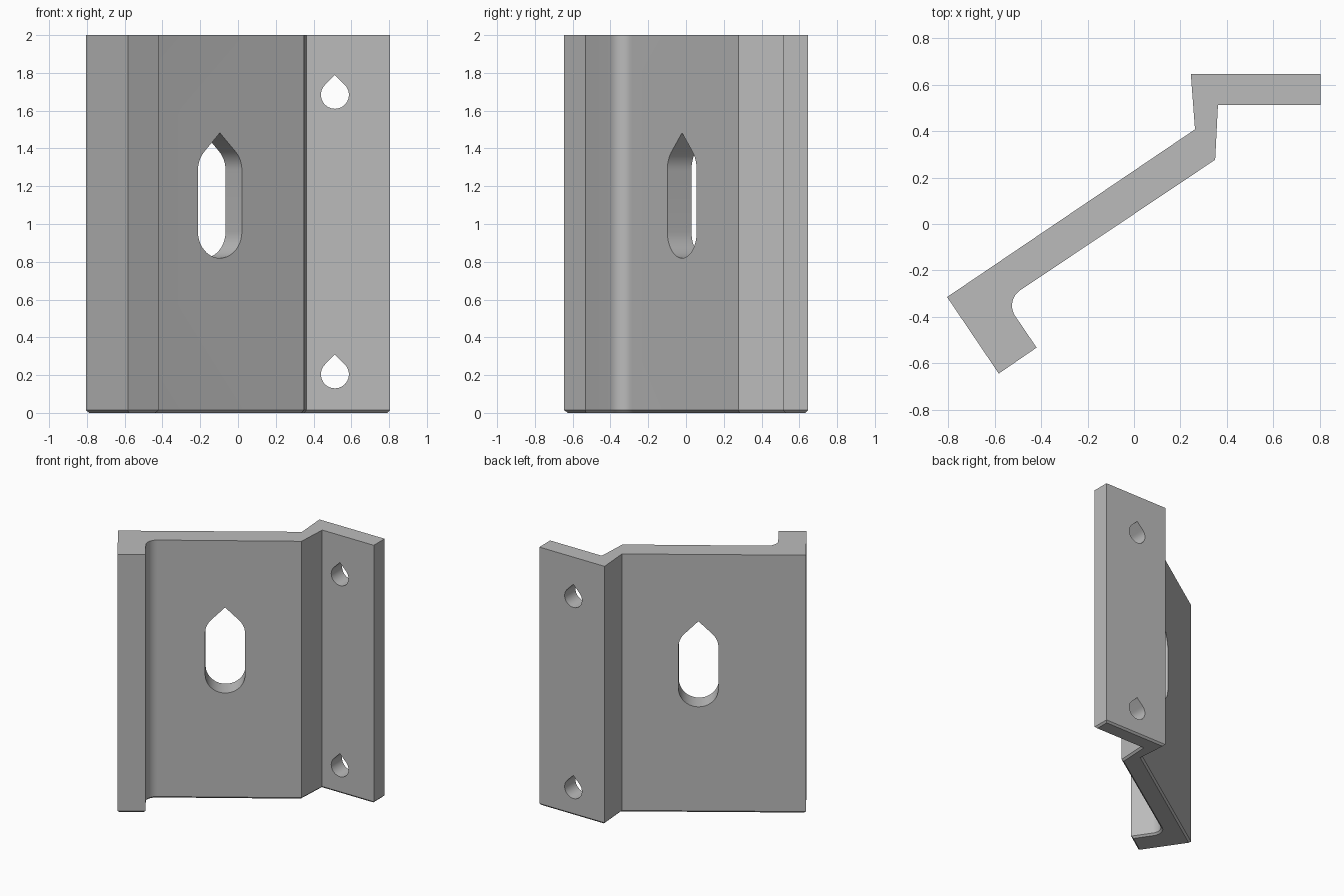
import bpy, bmesh, math
from mathutils import Vector, Matrix

if "Cube" in bpy.data.objects:
    bpy.data.objects.remove(bpy.data.objects["Cube"], do_unlink=True)

HEIGHT, CHAMFER = 2.0, 0.014

# Single grey plastic colour
grey = bpy.data.materials.new("plain_grey")
grey.use_nodes = True
grey.diffuse_color = (0.5, 0.5, 0.5, 1)
grey.node_tree.nodes["Principled BSDF"].inputs["Base Color"].default_value = (0.5, 0.5, 0.5, 1)


def prism(name, points, offset):
    """Extrude a planar outline by an offset vector."""
    bm = bmesh.new()
    base = bm.faces.new([bm.verts.new(p) for p in points])
    ext = bmesh.ops.extrude_face_region(bm, geom=[base])
    moved = [g for g in ext["geom"] if isinstance(g, bmesh.types.BMVert)]
    bmesh.ops.translate(bm, verts=moved, vec=offset)
    bmesh.ops.recalc_face_normals(bm, faces=bm.faces[:])
    mesh = bpy.data.meshes.new(name)
    obj = bpy.data.objects.new(name, mesh)
    bpy.context.collection.objects.link(obj)
    mesh.materials.append(grey)
    return obj, bm


def arc(cx, cy, r, start, end, steps):
    angles = [math.radians(start + (end - start) * i / steps) for i in range(steps + 1)]
    return [(cx + r * math.cos(a), cy + r * math.sin(a)) for a in angles]


# Bracket cross-section: hooked lip, slanted web, step and mounting flange
fillet = arc(-0.446, -0.352, 0.08, 213.7, 123.7, 12)
outline = [(-0.806, -0.315), (-0.583, -0.645), (-0.42, -0.533), *fillet,
           (0.35, 0.277), (0.362, 0.514), (0.804, 0.514), (0.804, 0.647),
           (0.245, 0.647), (0.263, 0.408)]
bracket, bm = prism("bracket", [(x, y, CHAMFER) for x, y in outline],
                    Vector((0, 0, HEIGHT - CHAMFER)))

# Chamfer round the bottom edge
bottom = [f for f in bm.faces if f.normal.z < -0.9]
bmesh.ops.inset_region(bm, faces=bottom, thickness=CHAMFER, use_even_offset=True)
for v in {v for f in bottom for v in f.verts}:
    v.co.z = 0
bm.to_mesh(bracket.data)
bm.free()


def cut_teardrop(name, centre, r, length, turn):
    """Cut a round-bottomed slot with a 45 degree peak, turned about z."""
    shape = arc(0, -length / 2, r, 180, 360, 20)
    shape += arc(0, length / 2, r, 0, 45, 6) + [(0, length / 2 + r * math.sqrt(2))]
    shape += arc(0, length / 2, r, 135, 180, 6)
    # Drop the duplicate ends where a slot has no straight sides
    if length == 0:
        shape = shape[1:21] + shape[22:]
    cutter, cb = prism(name, [(x, -0.2, z) for x, z in shape], Vector((0, 0.4, 0)))
    cb.transform(Matrix.Translation(centre) @ Matrix.Rotation(math.radians(turn), 4, "Z"))
    cb.to_mesh(cutter.data)
    cb.free()
    cutter.hide_render = True
    mod = bracket.modifiers.new(name, "BOOLEAN")
    mod.operation = "DIFFERENCE"
    mod.solver = "EXACT"
    mod.object = cutter
    return cutter


# Slot through the web and two screw holes through the flange
cutters = [cut_teardrop("slot_cutter", (-0.142, 0.048, 1.122), 0.14, 0.325, 33.8),
           cut_teardrop("lower_hole_cutter", (0.513, 0.58, 0.204), 0.074, 0, 0),
           cut_teardrop("upper_hole_cutter", (0.513, 0.58, 1.684), 0.074, 0, 0)]

# Apply the cuts and remove the cutters
bpy.context.view_layer.objects.active = bracket
bracket.select_set(True)
for mod in list(bracket.modifiers):
    bpy.ops.object.modifier_apply(modifier=mod.name)
for cutter in cutters:
    bpy.data.objects.remove(cutter, do_unlink=True)

bpy.ops.object.shade_smooth_by_angle(angle=math.radians(30))
